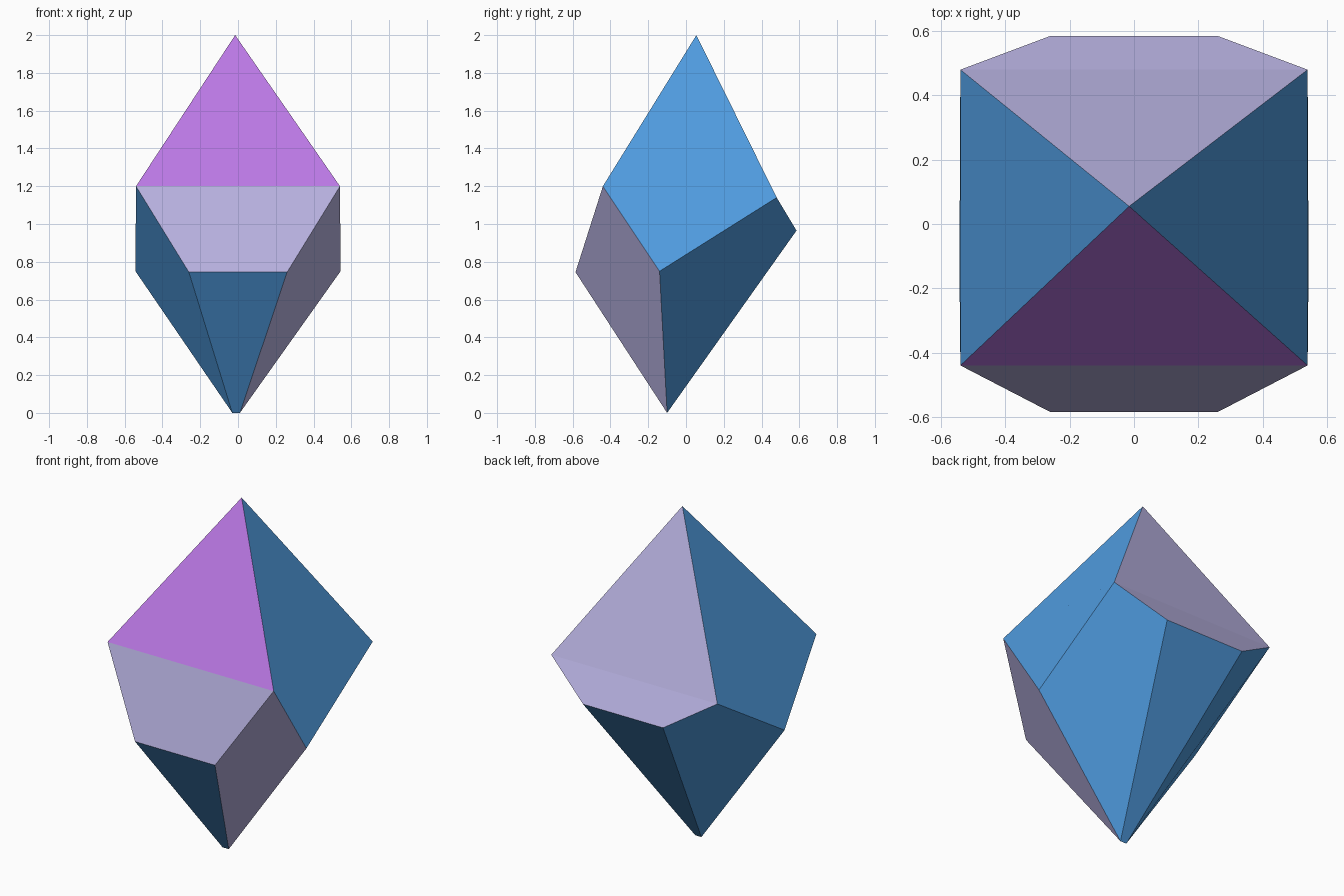
import bpy
from mathutils import Vector

cube = bpy.data.objects.get("Cube")
if cube:
    bpy.data.objects.remove(cube, do_unlink=True)


def make_material(name, srgb):
    linear = [((c / 255 + 0.055) / 1.055) ** 2.4 for c in srgb]
    mat = bpy.data.materials.new(name)
    mat.use_nodes = True
    mat.diffuse_color = (*linear, 1)
    mat.node_tree.nodes["Principled BSDF"].inputs["Base Color"].default_value = (*linear, 1)
    return mat


BLUE, LAVENDER, PURPLE = range(3)
materials = [
    make_material("sky blue", (80, 156, 224)),
    make_material("lavender", (184, 178, 225)),
    make_material("violet", (187, 120, 228)),
]

# Corner pairs, given for the +x side and mirrored to -x
pairs = {
    "front_upper": (0.54, -0.44, 1.20),
    "front_lower": (0.26, -0.585, 0.745),
    "side": (0.543, -0.14, 0.75),
    "back_upper": (0.54, 0.48, 1.14),
    "back_lower": (0.26, 0.585, 0.965),
    "foot": (0.02, -0.10, 0.0),
}
verts, index = [], {}
for name, corner in pairs.items():
    for sign in (1, -1):
        index[name, sign] = len(verts)
        verts.append(Vector((sign * corner[0], corner[1], corner[2])))
for sign in (1, -1):
    verts[index["foot", sign]].x -= 0.01

# Single tip, shared by both sides
for sign in (1, -1):
    index["tip", sign] = len(verts)
verts.append(Vector((-0.015, 0.055, 2.0)))

faces, colours = [], []


def add_face(corners, colour):
    faces.append([index[c] for c in corners])
    colours.append(colour)


# Side facets: the lower front one differs in colour from left to right
side_facets = [
    (("front_upper", "side", "back_upper", "tip"), BLUE, BLUE),
    (("side", "front_upper", "front_lower", "foot"), LAVENDER, BLUE),
    (("back_upper", "side", "foot", "back_lower"), BLUE, BLUE),
]
for names, plus_colour, minus_colour in side_facets:
    add_face([(n, 1) for n in names], plus_colour)
    add_face([(n, -1) for n in names[:1] + names[:0:-1]], minus_colour)

# Front and back facets run from the tip down to the foot
for end, sign, crown_colour in (("front", 1, PURPLE), ("back", -1, LAVENDER)):
    upper, lower = end + "_upper", end + "_lower"
    add_face([("tip", 1), (upper, -sign), (upper, sign)], crown_colour)
    for top, bottom, colour in ((upper, lower, LAVENDER), (lower, "foot", BLUE)):
        add_face([(top, -sign), (bottom, -sign), (bottom, sign), (top, sign)], colour)

# Faceted crystal
mesh = bpy.data.meshes.new("crystal")
mesh.from_pydata(verts, [], faces)
for mat in materials:
    mesh.materials.append(mat)
for poly, colour in zip(mesh.polygons, colours):
    poly.material_index = colour
    poly.use_smooth = False
mesh.update()
crystal = bpy.data.objects.new("crystal", mesh)
bpy.context.collection.objects.link(crystal)
